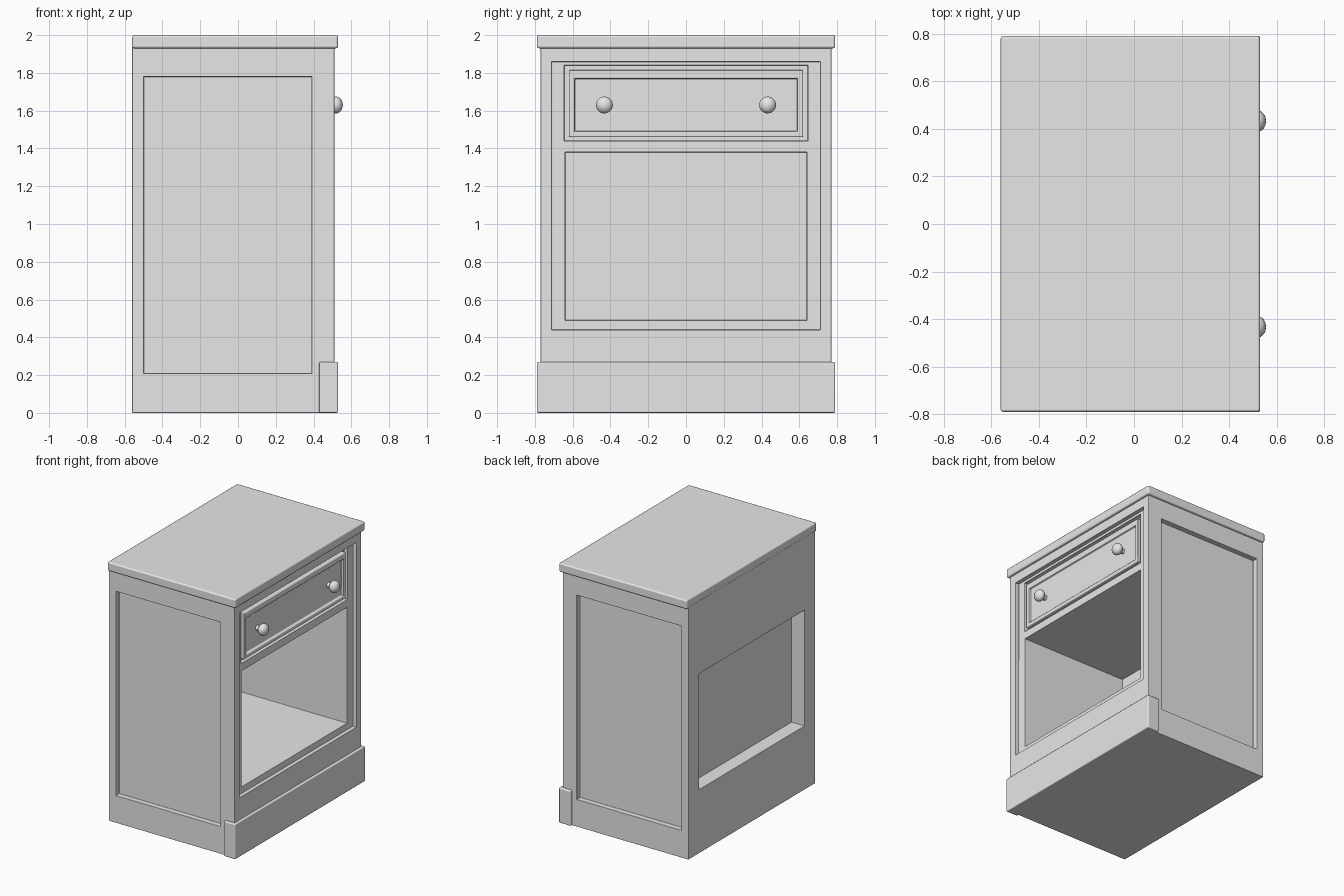
import bpy
import bmesh
import math
from mathutils import Matrix, Vector

old = bpy.data.objects.get("Cube")
if old:
    bpy.data.objects.remove(old, do_unlink=True)

# One plain paint for everything
paint = bpy.data.materials.new("plain grey")
paint.use_nodes = True
grey = (0.8, 0.8, 0.8, 1)
paint.diffuse_color = grey
paint.node_tree.nodes["Principled BSDF"].inputs["Base Color"].default_value = grey


def box(name, xs, ys, zs):
    """Box between the given limits on each axis."""
    bm = bmesh.new()
    lo, hi = Vector((xs[0], ys[0], zs[0])), Vector((xs[1], ys[1], zs[1]))
    bmesh.ops.create_cube(bm, size=1)
    for v in bm.verts:
        v.co = (lo + hi) / 2 + v.co * (hi - lo)
    mesh = bpy.data.meshes.new(name)
    bm.to_mesh(mesh)
    bm.free()
    mesh.materials.append(paint)
    obj = bpy.data.objects.new(name, mesh)
    bpy.context.collection.objects.link(obj)
    return obj


def select(obj):
    bpy.ops.object.select_all(action="DESELECT")
    obj.select_set(True)
    bpy.context.view_layer.objects.active = obj


def carve(obj, xs, ys, zs):
    """Cut a box-shaped pocket out of obj."""
    cutter = box("cutter", xs, ys, zs)
    cutter.hide_render = True
    mod = obj.modifiers.new("pocket", "BOOLEAN")
    mod.operation = "DIFFERENCE"
    mod.solver = "EXACT"
    mod.object = cutter
    select(obj)
    bpy.ops.object.modifier_apply(modifier=mod.name)
    bpy.data.objects.remove(cutter, do_unlink=True)


def soften(obj, width):
    """Round the edges and shade smoothly."""
    mod = obj.modifiers.new("soft edges", "BEVEL")
    mod.width = width
    mod.segments = 2
    mod.limit_method = "ANGLE"
    mod.harden_normals = True
    select(obj)
    bpy.ops.object.shade_smooth_by_angle(angle=math.radians(40))


# Carcass with panelled sides, stepped front frame, open shelf and rear pocket
body = box("cabinet_body", (-0.56, 0.51), (-0.77, 0.77), (0, 1.94))
for side in (-1, 1):
    carve(body, (-0.50, 0.39), sorted((side * 0.73, side * 0.9)), (0.21, 1.78))
carve(body, (0.48, 0.7), (-0.71, 0.71), (0.44, 1.86))
carve(body, (-0.43, 0.7), (-0.64, 0.64), (0.49, 1.38))
carve(body, (-0.7, -0.45), (-0.64, 0.64), (0.49, 1.38))
carve(body, (0.45, 0.7), (-0.645, 0.645), (1.44, 1.84))
soften(body, 0.008)

# Worktop and front plinth
top = box("worktop", (-0.56, 0.53), (-0.79, 0.79), (1.93, 2.0))
soften(top, 0.012)
plinth = box("front_plinth", (0.43, 0.53), (-0.79, 0.79), (0, 0.27))
soften(plinth, 0.008)

# Drawer front with a sunken centre panel
drawer = box("drawer_front", (0.42, 0.485), (-0.62, 0.62), (1.46, 1.815))
carve(drawer, (0.465, 0.6), (-0.59, 0.59), (1.49, 1.77))
soften(drawer, 0.006)

# Round knobs on short stems
for side, label in ((-1, "right"), (1, "left")):
    bm = bmesh.new()
    bmesh.ops.create_uvsphere(bm, u_segments=16, v_segments=10, radius=0.045)
    bmesh.ops.scale(bm, vec=(0.8, 1, 1), verts=bm.verts)
    stem = Matrix.Translation((-0.04, 0, 0)) @ Matrix.Rotation(math.pi / 2, 4, "Y")
    bmesh.ops.create_cone(bm, cap_ends=True, segments=12, radius1=0.02,
                          radius2=0.02, depth=0.05, matrix=stem)
    mesh = bpy.data.meshes.new(label + "_knob")
    bm.to_mesh(mesh)
    bm.free()
    mesh.materials.append(paint)
    knob = bpy.data.objects.new(label + "_knob", mesh)
    knob.location = (0.519, side * 0.432, 1.63)
    bpy.context.collection.objects.link(knob)
    select(knob)
    bpy.ops.object.shade_smooth_by_angle(angle=math.radians(40))
